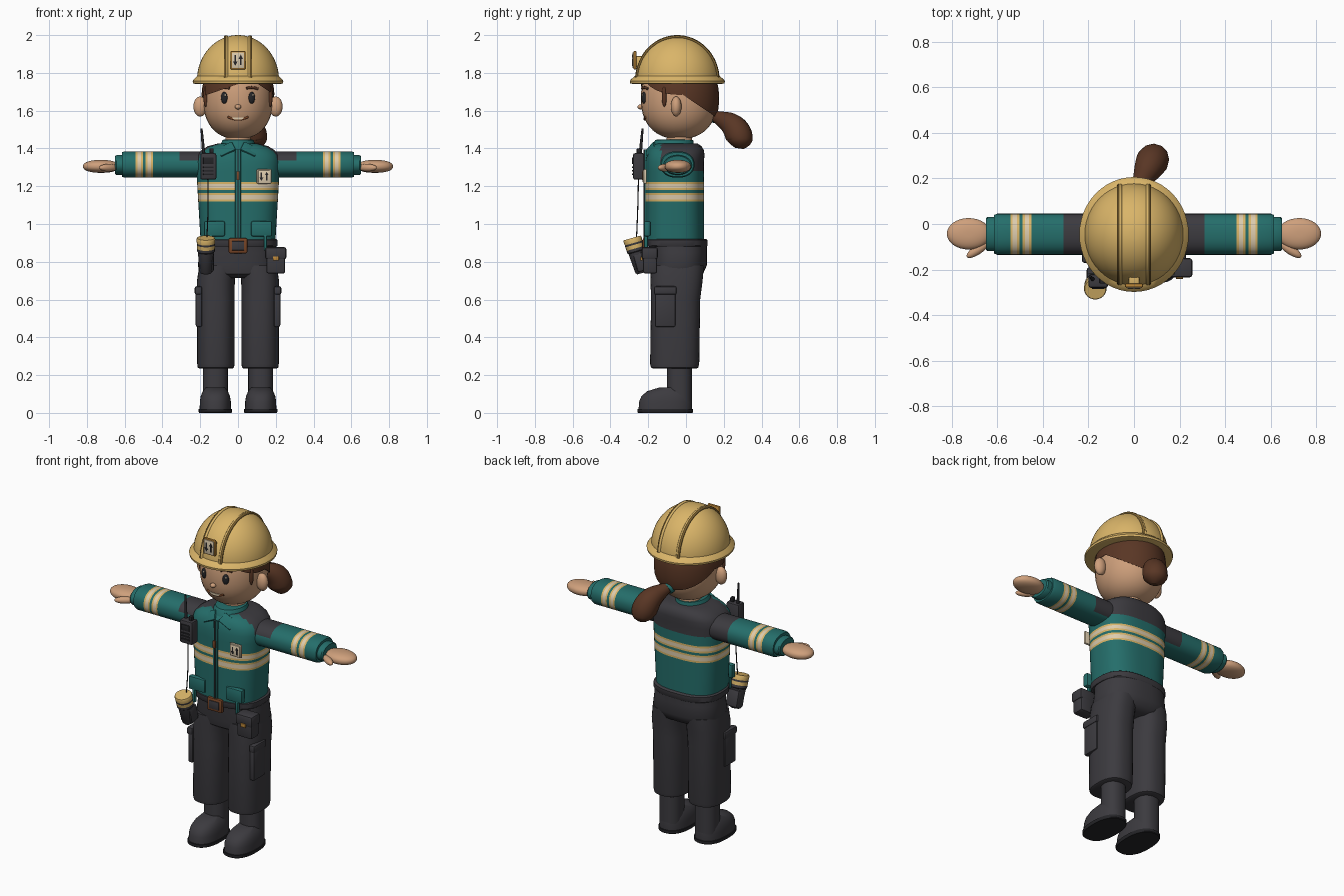
import bpy, bmesh
from math import sin, cos, pi, sqrt
from mathutils import Vector, Matrix

if "Cube" in bpy.data.objects:
    bpy.data.objects.remove(bpy.data.objects["Cube"])


def material(name, *rgb):
    m = bpy.data.materials.new(name)
    m.use_nodes = True
    m.diffuse_color = (*rgb, 1)
    m.node_tree.nodes["Principled BSDF"].inputs["Base Color"].default_value = (*rgb, 1)
    return m


SKIN = material("skin", .62, .35, .2)
TEAL = material("teal cloth", .018, .155, .145)
YELLOW = material("helmet yellow", .7, .46, .14)
GREY = material("charcoal", .045, .043, .05)
HAIR = material("hair brown", .1, .037, .018)
CREAM = material("cream", .72, .6, .42)
ORANGE = material("orange gold", .5, .24, .04)
BROWN = material("buckle brown", .19, .06, .02)
BLACK = material("near black", .018, .018, .021)
RIB = material("dark gold", .2, .12, .03)


def finish(name, bm, mats, rule=None, loc=(0, 0, 0), rot=(0, 0, 0)):
    bmesh.ops.recalc_face_normals(bm, faces=bm.faces)
    if rule:
        for f in bm.faces:
            f.material_index = rule(f.calc_center_median())
    me = bpy.data.meshes.new(name)
    bm.to_mesh(me)
    bm.free()
    for m in mats:
        me.materials.append(m)
    ob = bpy.data.objects.new(name, me)
    ob.location, ob.rotation_euler = loc, rot
    bpy.context.collection.objects.link(ob)
    return ob


# Skin over rounded rings (position, centre u, centre v, radius u, radius v)
def loft(name, rings, mats, rule=None, axis="z", p=2, n=40, loc=(0, 0, 0), rot=(0, 0, 0), cuts=()):
    bm = bmesh.new()
    loops = []
    for t, cu, cv, ru, rv in rings:
        loop = []
        for i in range(n):
            c, s = cos(2 * pi * i / n), sin(2 * pi * i / n)
            k = (abs(c) ** p + abs(s) ** p) ** (-1 / p)
            u, v = cu + ru * c * k, cv + rv * s * k
            loop.append(bm.verts.new((u, v, t) if axis == "z" else (t, u, v)))
        loops.append(loop)
    for a, b in zip(loops, loops[1:]):
        for i in range(n):
            j = (i + 1) % n
            bm.faces.new((a[i], a[j], b[j], b[i]))
    bm.faces.new(loops[0])
    bm.faces.new(loops[-1])
    for co, no in cuts:
        bmesh.ops.bisect_plane(bm, geom=bm.verts[:] + bm.edges[:] + bm.faces[:], plane_co=co,
                               plane_no=Vector(no).normalized(), clear_outer=True)
        bmesh.ops.holes_fill(bm, edges=[e for e in bm.edges if e.is_boundary], sides=0)
    return finish(name, bm, mats, rule, loc, rot)


def egg(name, loc, radii, mat, p=2, rot=(0, 0, 0), n=32, cuts=()):
    rings = []
    for i in range(1, 24):
        t = -cos(pi * i / 24)
        k = (1 - abs(t) ** p) ** (1 / p)
        rings.append((radii[2] * t, 0, 0, radii[0] * k, radii[1] * k))
    cuts = [(Vector(co) - Vector(loc), no) for co, no in cuts]
    return loft(name, rings, [mat], n=n, loc=loc, rot=rot, cuts=cuts)


def box(name, loc, size, mat, bevel=.008, rot=(0, 0, 0)):
    bm = bmesh.new()
    bmesh.ops.create_cube(bm, size=1, matrix=Matrix.Diagonal((*size, 1)))
    if bevel:
        bmesh.ops.bevel(bm, geom=bm.edges[:], offset=bevel, segments=2, profile=.5, affect="EDGES")
    return finish(name, bm, [mat], loc=loc, rot=rot)


# Flat outline in x and z, thickened towards the back
def plate(name, pts, loc, mat, thick=.004):
    bm = bmesh.new()
    f = bm.faces.new([bm.verts.new((x, 0, z)) for x, z in pts])
    geo = bmesh.ops.extrude_face_region(bm, geom=[f])["geom"]
    bmesh.ops.translate(bm, vec=(0, thick, 0), verts=[g for g in geo if isinstance(g, bmesh.types.BMVert)])
    return finish(name, bm, [mat], loc=loc)


def tube(name, pts, mat, width, radii=None):
    cu = bpy.data.curves.new(name, "CURVE")
    cu.dimensions = "3D"
    cu.bevel_depth, cu.bevel_resolution, cu.use_fill_caps = width, 4, True
    sp = cu.splines.new("NURBS")
    sp.points.add(len(pts) - 1)
    for i, q in enumerate(pts):
        sp.points[i].co = (*q, 1)
        sp.points[i].radius = radii[i] if radii else 1
    sp.order_u, sp.use_endpoint_u = 3, True
    cu.materials.append(mat)
    ob = bpy.data.objects.new(name, cu)
    bpy.context.collection.objects.link(ob)


def sign(name, loc, w, h, frame):
    x, y, z = loc
    box(name + "_frame", (x, y + .006, z), (w, .016, h), frame, .006)
    box(name + "_plate", (x, y - .003, z), (w * .8, .008, h * .84), CREAM, .002)
    for s in (-1, 1):
        pts = [(a * w, s * b * h) for a, b in ((-.05, -.27), (.05, -.27), (.05, .08), (.14, .08),
                                               (0, .3), (-.14, .08), (-.05, .08))]
        plate(name + "_arrow", pts, (x + s * .18 * w, y - .009, z), BLACK)


# Head and face
HEAD, HR, HP = Vector((0, -.036, 1.665)), (.185, .203, .215), 2.3


def on_face(x, z, lift=0):
    k = (1 - abs((z - HEAD.z) / HR[2]) ** HP) ** (1 / HP)
    return (x, HEAD.y - HR[1] * k * sqrt(1 - (x / HR[0] / k) ** 2) - lift, z)


egg("head", HEAD, HR, SKIN, HP)
loft("neck", [(1.38, 0, -.035, .07, .07), (1.5, 0, -.035, .065, .065)], [SKIN])
egg("nose", on_face(0, 1.62, .004), (.017, .016, .013), SKIN)
for s in (-1, 1):
    egg("ear", (s * .2, -.052, 1.622), (.036, .028, .053), SKIN)
    egg("eye", on_face(s * .073, 1.668), (.018, .012, .031), BLACK, rot=(0, 0, s * .4))
    egg("eye_glint", on_face(s * .073 + .006, 1.682, .01), (.005, .004, .006), CREAM)
    tube("eyebrow", [on_face(s * x, z, .003) for x, z in ((.045, 1.718), (.075, 1.728), (.105, 1.715))], HAIR, .007)
tube("mouth", [on_face(x, 1.552 + 5 * x * x, .001) for x in (-.055, -.03, 0, .03, .055)], BROWN, .006)
plate("teeth", [(-.035, .008), (-.02, -.004), (.02, -.004), (.035, .008)], on_face(0, 1.557, .006), CREAM, .009)

# Hair: back cap, two fringe halves, side strands and ponytail
hr = [r + .008 for r in HR]
egg("hair_back", HEAD, hr, HAIR, HP, cuts=[((0, -.04, 1.7), (0, -.135, -.2))])
egg("fringe_right", HEAD, hr, HAIR, HP, cuts=[((.07, 0, 1.765), (.09, 0, -.26)), ((.07, 0, 0), (1, 0, 0)),
                                             ((0, 0, 0), (0, 1, 0))])
egg("fringe_left", HEAD, hr, HAIR, HP, cuts=[((.07, 0, 1.765), (-.08, 0, -.12)), ((.07, 0, 0), (-1, 0, 0)),
                                            ((0, 0, 0), (0, 1, 0))])
for s in (-1, 1):
    egg("side_strand", (s * .171, -.115, 1.675), (.012, .013, .055), HAIR)
tube("ponytail", [(.005, .14, 1.575), (.03, .18, 1.56), (.065, .25, 1.525), (.085, .285, 1.465), (.09, .285, 1.42),
                  (.09, .282, 1.4)], HAIR, .07, [.35, .55, .95, 1.05, .85, .3])
tube("hair_tie", [(0, .135, 1.578), (.012, .16, 1.565)], TEAL, .034)

# Helmet with brim, ribs and front sign
HY, HZ = -.046, 1.762
loft("helmet_dome", [(HZ + .238 * sin(a), 0, HY, .217 * cos(a), .224 * cos(a))
                     for a in [pi / 2 * i / 20 for i in range(20)]], [YELLOW], n=48)
loft("helmet_brim", [(1.742, 0, HY, .228, .238), (1.745, 0, HY, .238, .25), (1.757, 0, HY, .24, .252),
                     (1.766, 0, HY, .234, .245), (1.785, 0, HY, .214, .222)], [YELLOW], n=48)
for s in (-1, 1):
    arc = [pi * i / 24 for i in range(25)]
    tube("helmet_rib", [(s * .068, HY + .215 * cos(a), HZ + .229 * sin(a)) for a in arc], RIB, .007)
    tube("helmet_ridge", [(s * .06, HY + .215 * cos(a), HZ + .229 * sin(a)) for a in arc], YELLOW, .008)
sign("helmet_sign", (0, -.276, 1.867), .08, .098, ORANGE)
box("sign_mount", (0, -.245, 1.86), (.05, .06, .06), YELLOW)


# Jacket body, with reflective bands and dark yoke
def band(v, lo, hi, edge):
    if not lo < v < hi:
        return 0
    return 1 if lo + edge < v < hi - edge else 2


def jacket_rule(c):
    if (c.z > 1.33 and c.y > -.13) or (c.z > 1.28 and c.y > 0):
        return 3
    return band(c.z, 1.12, 1.165, .011) or band(c.z, 1.18, 1.222, .011)


CLOTH = [TEAL, CREAM, YELLOW, GREY]
rings = [(z, 0, -.06, .198 + .06 * (z - .91), .155) for z in
         (.91, 1, 1.12, 1.131, 1.154, 1.165, 1.18, 1.191, 1.211, 1.222, 1.28, 1.33)]
rings += [(1.365, 0, -.055, .215, .153), (1.39, 0, -.052, .195, .147), (1.412, 0, -.05, .16, .132),
          (1.425, 0, -.048, .11, .11)]
loft("jacket", rings, CLOTH, jacket_rule, p=2.7, n=64)
loft("collar", [(1.39, 0, -.07, .105, .118), (1.42, 0, -.07, .092, .112), (1.445, 0, -.062, .082, .1),
                (1.447, 0, -.062, .07, .088)], [TEAL])
box("zip_placket", (0, -.214, 1.155), (.03, .014, .48), TEAL, .004)
box("zip", (0, -.22, 1.155), (.007, .009, .48), BLACK, 0)
box("zip_puller", (0, -.228, 1.255), (.016, .012, .045), BROWN, .003)
for s in (-1, 1):
    box("collar_flap", (s * .06, -.185, 1.395), (.085, .014, .06), TEAL, .004, (-.7, s * .45, 0))
    box("jacket_pocket", (s * .125, -.205, .975), (.11, .035, .08), TEAL, .008)
sign("chest_badge", (.138, -.222, 1.252), .078, .078, CREAM)


# Sleeves, cuffs and hands
def sleeve_rule(c):
    x = abs(c.x)
    if x < .31:
        return 3 if c.z > 1.335 or c.y > .02 else 0
    return band(x, .45, .489, .01) or band(x, .503, .542, .01)


for s in (-1, 1):
    xs = (.12, .22, .31, .45, .46, .479, .489, .503, .513, .532, .542, .6)
    rings = [(s * x, -.045, 1.315, .09, .07) for x in xs] + [(s * .615, -.045, 1.315, .084, .064)]
    loft("sleeve", rings, CLOTH, sleeve_rule, axis="x", p=2.3)
    loft("cuff", [(s * x, -.044, 1.312, r, r * .7) for x, r in ((.6, .075), (.643, .075), (.65, .068))], [TEAL], axis="x")
    egg("hand", (s * .725, -.043, 1.305), (.096, .069, .034), SKIN, 2.3)
    egg("thumb", (s * .685, -.112, 1.298), (.058, .021, .02), SKIN, rot=(0, 0, -s * .6))

# Trousers, belt and boots
loft("hips", [(.715, 0, -.05, .15, .1), (.735, 0, -.045, .195, .135), (.78, 0, -.04, .213, .15),
              (.85, 0, -.04, .203, .15), (.91, 0, -.045, .2, .155)], [GREY], p=2.5)
loft("belt", [(.88, 0, -.053, .205, .162), (.885, 0, -.053, .209, .166), (.915, 0, -.053, .209, .166),
              (.92, 0, -.053, .203, .16)], [GREY], p=2.6)
box("buckle", (0, -.217, .885), (.1, .024, .08), BROWN)
box("buckle_inset", (0, -.229, .885), (.066, .008, .048), GREY, .002)
for s in (-1, 1):
    x = s * .117
    loft("trouser_leg", [(.235, x, -.06, .088, .115), (.24, x, -.06, .096, .125), (.26, x, -.06, .099, .13),
                         (.6, x, -.055, .099, .13), (.7, x, -.05, .1, .138), (.78, s * .105, -.045, .1, .14)],
         [GREY], p=2.5)
    box("cargo_pocket", (s * .207, -.11, .555), (.034, .11, .2), GREY, .01)
    box("cargo_flap", (s * .21, -.11, .648), (.038, .12, .045), GREY, .01)
    x = s * .12
    loft("boot_shaft", [(.06, x, -.035, .066, .066), (.25, x, -.035, .066, .066)], [GREY], p=2.3)
    loft("boot_foot", [(.018, x, -.11, .083, .141), (.06, x, -.108, .082, .14), (.09, x, -.104, .077, .131),
                       (.115, x, -.095, .066, .11), (.135, x, -.07, .05, .07)], [GREY], p=2.4)
    loft("boot_sole", [(0, x, -.11, .085, .143), (.004, x, -.11, .088, .147), (.02, x, -.11, .088, .147)], [BLACK], p=2.4)

# Radio on the chest
box("radio", (-.157, -.25, 1.305), (.085, .06, .14), GREY, .01)
box("radio_screen", (-.157, -.282, 1.335), (.055, .008, .035), BLACK, .002)
for i in range(3):
    box("radio_grille", (-.157, -.282, 1.3 - .018 * i), (.055, .008, .008), BLACK, .002)
box("radio_knob", (-.14, -.25, 1.385), (.022, .024, .03), BLACK, .005)
tube("radio_antenna", [(-.18, -.243, 1.36), (-.187, -.237, 1.43), (-.193, -.23, 1.505)], BLACK, .009, [1, .9, .6])
tube("radio_cord", [(-.16, -.252, 1.24), (-.155, -.254, 1.08), (-.165, -.262, .93)], BLACK, .003)

# Torch in its holder, and belt pouch
loft("torch", [(t, 0, 0, r, r) for t, r in ((-.095, .028), (-.085, .035), (.02, .042), (.025, .047), (.04, .047),
                                            (.06, .048), (.07, .048), (.09, .05), (.098, .046))],
     [GREY, YELLOW], lambda c: int(.04 < c.z < .06 or c.z > .075), loc=(-.17, -.258, .832), rot=(.28, 0, 0))
box("torch_holder", (-.168, -.235, .8), (.08, .07, .1), GREY, .012, (.28, 0, 0))
box("pouch", (.2, -.19, .8), (.1, .075, .125), GREY, .012)
box("pouch_flap", (.2, -.192, .845), (.112, .085, .065), GREY, .012)
box("pouch_clasp", (.2, -.235, .818), (.032, .012, .022), ORANGE, .003)
for s in (-1, 1):
    box("belt_loop", (s * .145, -.212, .905), (.016, .02, .09), TEAL, .004)

# Smooth shading with sharp edges kept
bpy.ops.object.select_all(action="DESELECT")
for ob in bpy.context.scene.objects:
    if ob.type == "CURVE":
        ob.select_set(True)
        bpy.context.view_layer.objects.active = ob
bpy.ops.object.convert(target="MESH")
for ob in bpy.context.scene.objects:
    if ob.type == "MESH":
        ob.select_set(True)
        bpy.context.view_layer.objects.active = ob
bpy.ops.object.shade_smooth_by_angle(angle=.7)
